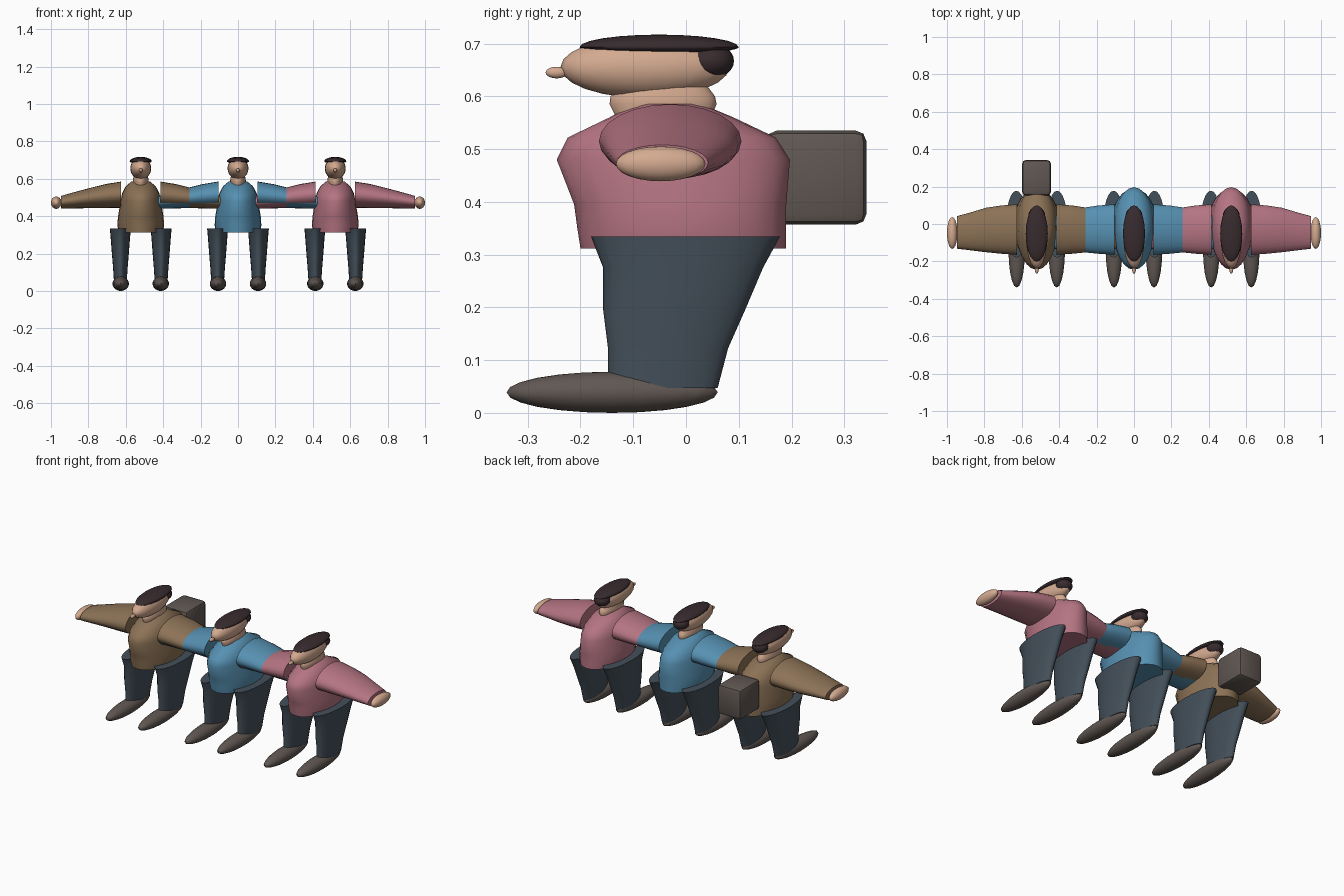
import bpy, bmesh, math
from mathutils import Vector

if "Cube" in bpy.data.objects:
    bpy.data.objects.remove(bpy.data.objects["Cube"])


def material(name, rgb):
    lin = [((c / 255 + 0.055) / 1.055) ** 2.4 for c in rgb] + [1.0]
    m = bpy.data.materials.new(name)
    m.use_nodes = True
    m.diffuse_color = lin
    m.node_tree.nodes["Principled BSDF"].inputs["Base Color"].default_value = lin
    return m


SKIN = material("skin", (212, 170, 144))
HAIR = material("dark hair", (56, 43, 46))
TROUSERS = material("slate trousers", (68, 80, 90))
LEATHER = material("grey leather", (96, 87, 82))
BROWN = material("brown shirt", (140, 114, 86))
BLUE = material("blue shirt", (86, 144, 177))
PINK = material("pink shirt", (180, 116, 130))


def finish(name, bm, mat, angle=40):
    bmesh.ops.recalc_face_normals(bm, faces=bm.faces)
    mesh = bpy.data.meshes.new(name)
    bm.to_mesh(mesh)
    bm.free()
    mesh.materials.append(mat)
    ob = bpy.data.objects.new(name, mesh)
    bpy.context.collection.objects.link(ob)
    bpy.ops.object.select_all(action='DESELECT')
    ob.select_set(True)
    bpy.context.view_layer.objects.active = ob
    bpy.ops.object.shade_smooth_by_angle(angle=math.radians(angle))
    return ob


def ellipsoid(name, mat, centre, radii, floor=None):
    """Stretched ball; floor limits how far the underside hangs down."""
    bm = bmesh.new()
    bmesh.ops.create_uvsphere(bm, u_segments=20, v_segments=12, radius=1)
    for v in bm.verts:
        v.co = Vector(c + r * p for c, r, p in zip(centre, radii, v.co))
        if floor is not None and v.co.z < centre[2]:
            v.co.z = centre[2] + (v.co.z - centre[2]) * floor
    return finish(name, bm, mat, 60)


def loft(name, mat, rings, sides=24):
    """Capped skin through rings of (centre, first axis, second axis)."""
    bm = bmesh.new()
    loops = []
    for centre, u, w in rings:
        loop = []
        for i in range(sides):
            a = math.tau * i / sides
            loop.append(bm.verts.new(Vector(centre) + Vector(u) * math.cos(a) + Vector(w) * math.sin(a)))
        loops.append(loop)
    for low, high in zip(loops, loops[1:]):
        for i in range(sides):
            j = (i + 1) % sides
            bm.faces.new((low[i], low[j], high[j], high[i]))
    bm.faces.new(loops[0])
    bm.faces.new(loops[-1])
    return finish(name, bm, mat, 50)


def upright(name, mat, x, sections):
    """Loft up z from (z, back y, front y, half width) sections."""
    rings = [((x, (back + front) / 2, z), (w, 0, 0), (0, (back - front) / 2, 0))
             for z, back, front, w in sections]
    return loft(name, mat, rings)


TORSO = [(0.312, 0.19, -0.20, 0.118), (0.35, 0.19, -0.206, 0.125), (0.395, 0.19, -0.212, 0.122),
         (0.48, 0.197, -0.245, 0.108), (0.522, 0.17, -0.224, 0.1), (0.56, 0.09, -0.145, 0.08),
         (0.585, 0.03, -0.1, 0.05)]
LEG = [(0.047, 0.06, -0.148, 0.034), (0.123, 0.08, -0.148, 0.039), (0.195, 0.112, -0.157, 0.045),
       (0.275, 0.146, -0.157, 0.051), (0.334, 0.178, -0.18, 0.056)]
NECK = [(0.555, 0.045, -0.13, 0.036), (0.585, 0.058, -0.145, 0.042), (0.6, 0.055, -0.143, 0.041),
        (0.62, 0.04, -0.125, 0.036)]
# Sleeve sections: distance out, centre y, centre z, half depth, half height
SLEEVE = [(0.105, -0.03, 0.515, 0.135, 0.07), (0.19, -0.03, 0.507, 0.129, 0.064),
          (0.27, -0.032, 0.497, 0.119, 0.054), (0.36, -0.04, 0.484, 0.1, 0.043),
          (0.427, -0.045, 0.474, 0.087, 0.034)]


def person(tag, x, shirt):
    upright(tag + "_torso", shirt, x, TORSO)
    upright(tag + "_neck", SKIN, x, NECK)
    ellipsoid(tag + "_head", SKIN, (x, -0.078, 0.655), (0.056, 0.16, 0.058))
    ellipsoid(tag + "_nose", SKIN, (x, -0.245, 0.645), (0.01, 0.021, 0.011))
    ellipsoid(tag + "_hair_top", HAIR, (x, -0.051, 0.693), (0.059, 0.151, 0.024), 0.55)
    ellipsoid(tag + "_hair_bun", HAIR, (x, 0.046, 0.667), (0.045, 0.045, 0.034))
    # Paired limbs
    for side, s in (("left", 1), ("right", -1)):
        part = tag + "_" + side
        upright(part + "_leg", TROUSERS, x + s * 0.109, LEG)
        ellipsoid(part + "_shoe", LEATHER, (x + s * 0.107, -0.14, 0.039), (0.044, 0.2, 0.039))
        loft(part + "_sleeve", shirt, [((x + s * d, y, z), (0, ry, 0), (0, 0, rz))
                                       for d, y, z, ry, rz in SLEEVE])
        ellipsoid(part + "_hand", SKIN, (x + s * 0.452, -0.048, 0.472), (0.028, 0.085, 0.033))


for tag, x, shirt in (("brown_person", -0.52, BROWN), ("blue_person", 0, BLUE), ("pink_person", 0.52, PINK)):
    person(tag, x, shirt)

# Backpack with softened edges
bm = bmesh.new()
bmesh.ops.create_cube(bm, size=1)
for v in bm.verts:
    v.co = Vector((-0.521 + v.co.x * 0.154, 0.247 + v.co.y * 0.19, 0.446 + v.co.z * 0.178))
bmesh.ops.bevel(bm, geom=bm.edges[:], offset=0.02, segments=2, profile=0.5, affect='EDGES')
finish("backpack", bm, LEATHER, 35)
